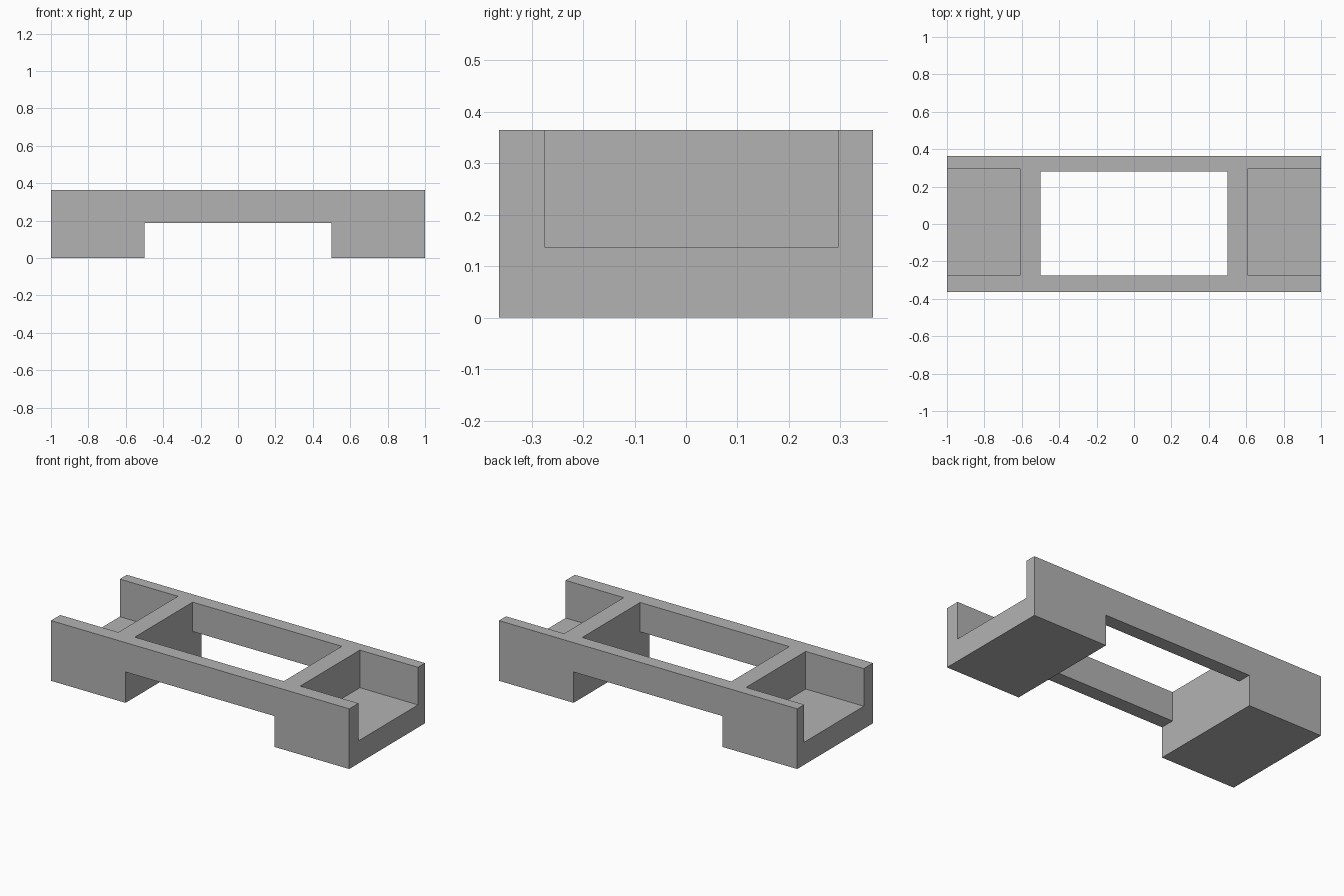
import bpy
import bmesh
from mathutils import Vector

cube = bpy.data.objects.get("Cube")
if cube:
    bpy.data.objects.remove(cube, do_unlink=True)

# Overall size and wall positions
LENGTH, HALF_WIDTH, HEIGHT = 1.0, 0.363, 0.365
OVER = 0.2  # how far cutters reach past the body


def material(name, value):
    mat = bpy.data.materials.new(name)
    mat.use_nodes = True
    colour = (value, value, value, 1)
    mat.diffuse_color = colour
    mat.node_tree.nodes["Principled BSDF"].inputs["Base Color"].default_value = colour
    return mat


def box(name, low, high, mat):
    low, high = Vector(low), Vector(high)
    bm = bmesh.new()
    bmesh.ops.create_cube(bm, size=1)
    for v in bm.verts:
        v.co = (low + high) / 2 + v.co * (high - low)
    mesh = bpy.data.meshes.new(name)
    bm.to_mesh(mesh)
    bm.free()
    mesh.materials.append(mat)
    obj = bpy.data.objects.new(name, mesh)
    bpy.context.collection.objects.link(obj)
    return obj


grey = material("plain grey", 0.45)

# Solid bracket block
bracket = box("bracket_body", (-LENGTH, -HALF_WIDTH, 0),
              (LENGTH, HALF_WIDTH, HEIGHT), grey)

# Underside channel, central window and the two open end pockets
top = HEIGHT + OVER
side = HALF_WIDTH + OVER
end = LENGTH + OVER
cuts = {
    "underside_cutter": ((-0.5, -side, -OVER), (0.5, side, 0.187)),
    "window_cutter": ((-0.5, -0.275, 0.1), (0.5, 0.28, top)),
    "left_pocket_cutter": ((0.61, -0.275, 0.137), (end, 0.296, top)),
    "right_pocket_cutter": ((-end, -0.275, 0.137), (-0.61, 0.296, top)),
}
for name, (low, high) in cuts.items():
    cutter = box(name, low, high, grey)
    mod = bracket.modifiers.new(name, "BOOLEAN")
    mod.operation = "DIFFERENCE"
    mod.solver = "EXACT"
    mod.object = cutter

# Apply the cuts and discard the cutters
bpy.context.view_layer.update()
evaluated = bracket.evaluated_get(bpy.context.evaluated_depsgraph_get())
cut_mesh = bpy.data.meshes.new_from_object(evaluated)
bracket.modifiers.clear()
bracket.data = cut_mesh
for name in cuts:
    bpy.data.objects.remove(bpy.data.objects[name], do_unlink=True)
